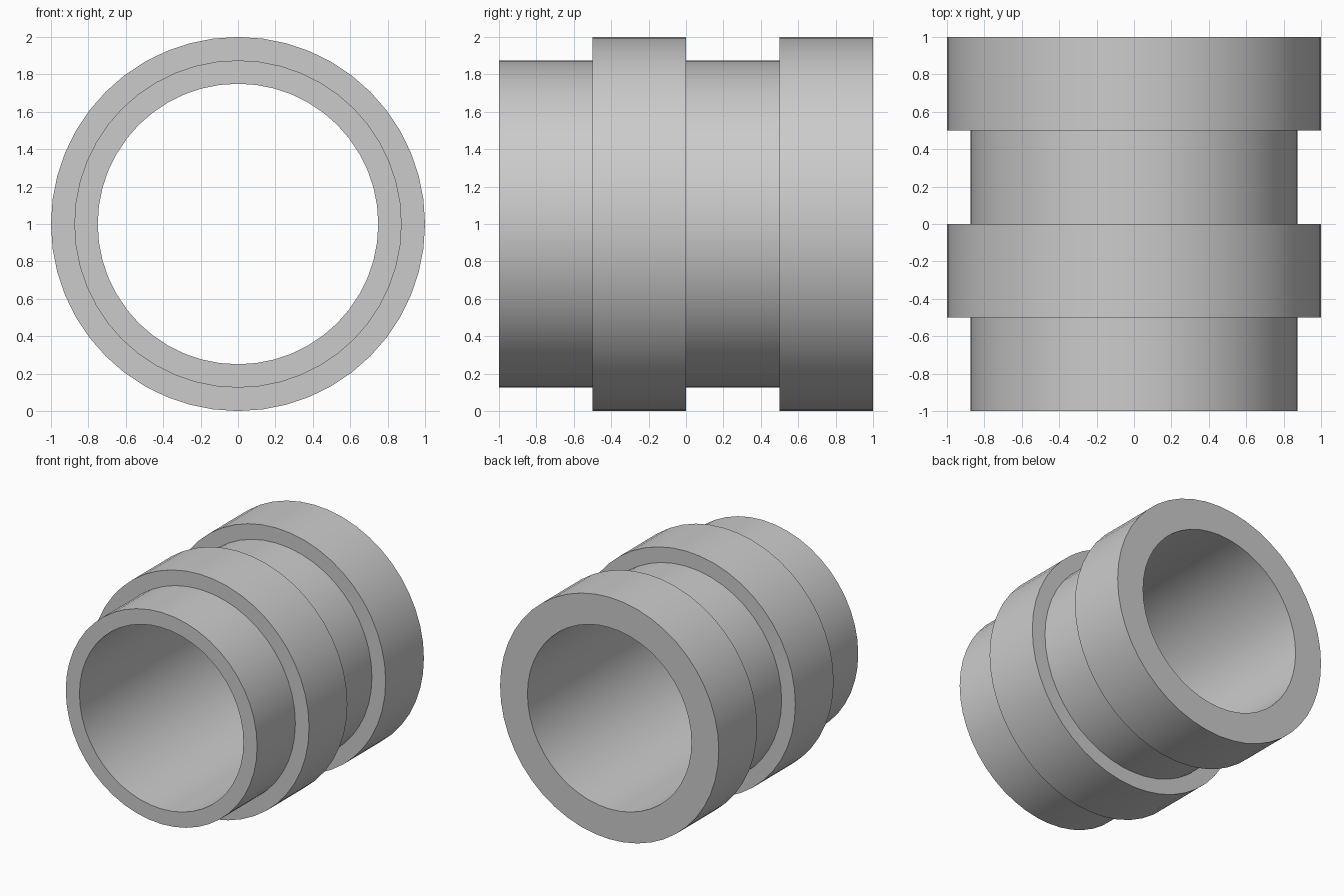
import bpy, bmesh
from math import sin, cos, tau

if "Cube" in bpy.data.objects:
    bpy.data.objects.remove(bpy.data.objects["Cube"])

SEGMENTS = 48
BORE, NECK, COLLAR = 0.75, 0.875, 1.0

# Closed wall profile as (radius, y): outer steps front to back, then the bore
profile = [(BORE, -1), (NECK, -1), (NECK, -0.5), (COLLAR, -0.5), (COLLAR, 0),
           (NECK, 0), (NECK, 0.5), (COLLAR, 0.5), (COLLAR, 1), (BORE, 1)]

# Revolve the profile around the y axis, centred at z = 1
bm = bmesh.new()
rings = []
for i in range(SEGMENTS):
    a = tau * i / SEGMENTS
    rings.append([bm.verts.new((r * cos(a), y, 1 + r * sin(a))) for r, y in profile])

for i in range(SEGMENTS):
    here, there = rings[i], rings[(i + 1) % SEGMENTS]
    for j in range(len(profile)):
        k = (j + 1) % len(profile)
        bm.faces.new((here[j], here[k], there[k], there[j]))
bmesh.ops.recalc_face_normals(bm, faces=bm.faces)

mesh = bpy.data.meshes.new("stepped_sleeve")
bm.to_mesh(mesh)
bm.free()
sleeve = bpy.data.objects.new("stepped_sleeve", mesh)
bpy.context.collection.objects.link(sleeve)

# Smooth round walls, sharp step edges
bpy.context.view_layer.objects.active = sleeve
sleeve.select_set(True)
bpy.ops.object.shade_smooth_by_angle()
